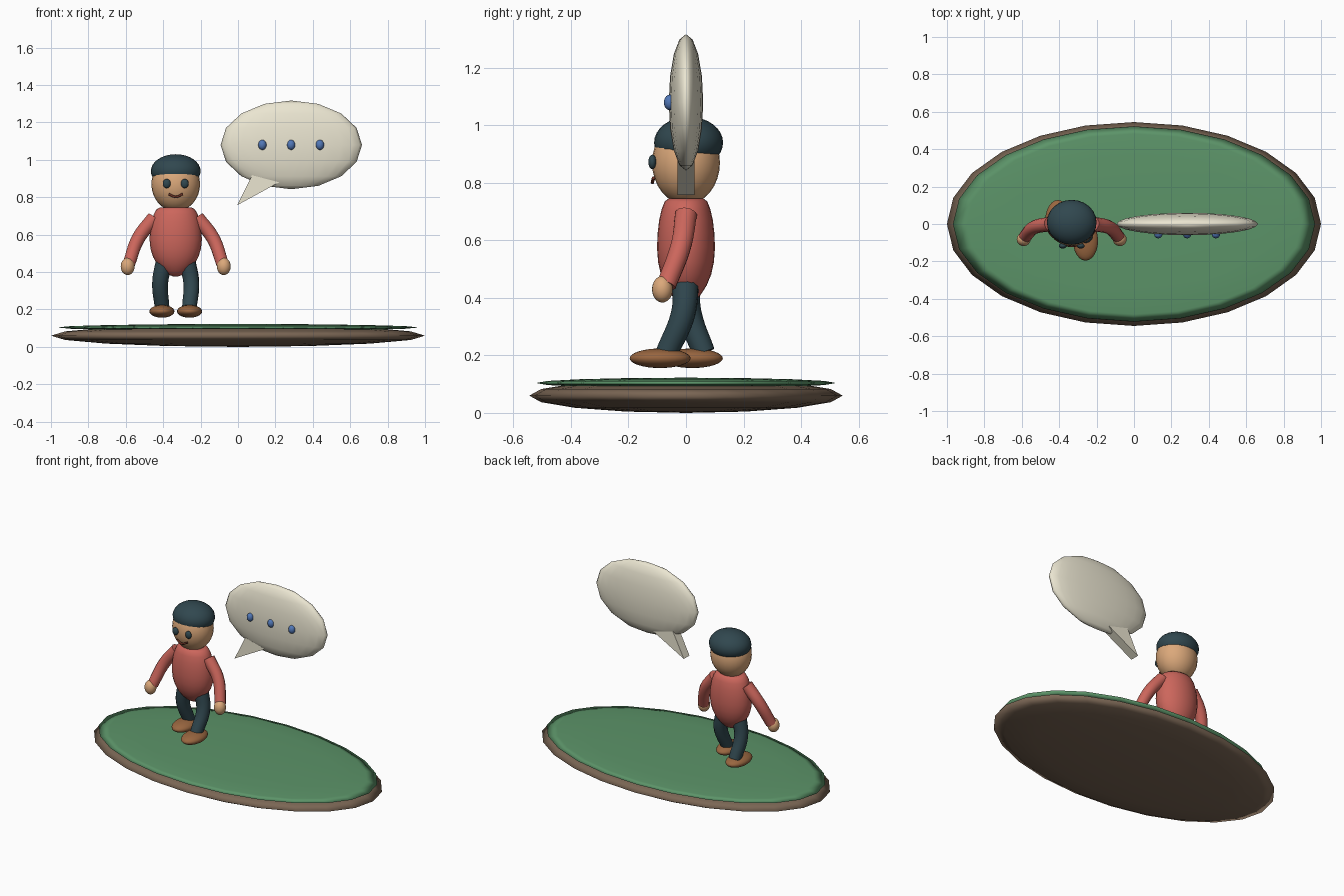
import bpy, bmesh, math

if "Cube" in bpy.data.objects:
    bpy.data.objects.remove(bpy.data.objects["Cube"])

CX = -0.333  # figure centre line


def material(name, rgb):
    # colours are given as seen on screen and converted to linear
    m = bpy.data.materials.new(name)
    m.diffuse_color = (*(((c + 0.055) / 1.055) ** 2.4 for c in rgb), 1)
    m.use_nodes = True
    m.node_tree.nodes["Principled BSDF"].inputs["Base Color"].default_value = m.diffuse_color
    return m


GRASS = material("grass", (0.36, 0.58, 0.41))
SOIL = material("soil", (0.48, 0.40, 0.33))
SKIN = material("skin", (0.86, 0.66, 0.48))
SHIRT = material("shirt", (0.80, 0.40, 0.36))
DARK = material("dark_cloth", (0.19, 0.28, 0.31))
LEATHER = material("leather", (0.60, 0.40, 0.25))
MOUTH = material("mouth_brown", (0.43, 0.20, 0.15))
CREAM = material("cream", (0.92, 0.90, 0.82))
BLUE = material("blue", (0.32, 0.47, 0.72))


def finish(ob, name, mat, angle=40):
    ob.name = name
    ob.data.materials.clear()
    ob.data.materials.append(mat)
    bpy.ops.object.select_all(action='DESELECT')
    ob.select_set(True)
    bpy.context.view_layer.objects.active = ob
    bpy.ops.object.shade_smooth_by_angle(angle=math.radians(angle))
    return ob


def ellipsoid(name, loc, radii, mat, seg=24, rings=16):
    bpy.ops.mesh.primitive_uv_sphere_add(segments=seg, ring_count=rings, radius=1, location=loc)
    ob = bpy.context.object
    ob.scale = radii
    bpy.ops.object.transform_apply(location=False, rotation=False, scale=True)
    return finish(ob, name, mat, 180)


def from_bmesh(name, bm, mat):
    bmesh.ops.recalc_face_normals(bm, faces=bm.faces)
    me = bpy.data.meshes.new(name)
    bm.to_mesh(me)
    bm.free()
    ob = bpy.data.objects.new(name, me)
    bpy.context.collection.objects.link(ob)
    return finish(ob, name, mat)


def tube(name, pts, radius, mat, taper=1.0):
    cu = bpy.data.curves.new(name, 'CURVE')
    cu.dimensions = '3D'
    cu.bevel_depth = radius
    cu.bevel_resolution = 4
    cu.use_fill_caps = True
    cu.resolution_u = 8
    sp = cu.splines.new('BEZIER')
    sp.bezier_points.add(len(pts) - 1)
    for i, (bp, p) in enumerate(zip(sp.bezier_points, pts)):
        bp.co = p
        bp.handle_left_type = bp.handle_right_type = 'AUTO'
        bp.radius = 1 + (taper - 1) * i / (len(pts) - 1)
    ob = bpy.data.objects.new(name, cu)
    bpy.context.collection.objects.link(ob)
    bpy.ops.object.select_all(action='DESELECT')
    ob.select_set(True)
    bpy.context.view_layer.objects.active = ob
    bpy.ops.object.convert(target='MESH')
    return finish(bpy.context.object, name, mat)


def lathe(name, profile, loc, ysq, mat, n=24):
    bm = bmesh.new()
    rings = [[bm.verts.new((loc[0] + r * math.cos(a), loc[1] + ysq * r * math.sin(a), z))
              for a in (2 * math.pi * k / n for k in range(n))] for r, z in profile]
    for a, b in zip(rings, rings[1:]):
        for k in range(n):
            bm.faces.new((a[k], a[(k + 1) % n], b[(k + 1) % n], b[k]))
    bm.faces.new(rings[0])
    bm.faces.new(rings[-1])
    return from_bmesh(name, bm, mat)


# Ground: two flattened discs
ellipsoid("ground_base", (0, 0, 0.06), (1.0, 0.545, 0.06), SOIL, 24, 8)
ellipsoid("grass_top", (0, 0, 0.104), (0.968, 0.522, 0.0185), GRASS, 24, 8)

# Torso
lathe("torso", [(0.012, 0.376), (0.04, 0.387), (0.07, 0.41), (0.10, 0.443), (0.122, 0.482),
                (0.135, 0.525), (0.14, 0.575), (0.137, 0.625), (0.13, 0.67), (0.117, 0.71),
                (0.103, 0.735), (0.085, 0.745)], (CX, 0), 0.72, SHIRT)

# Head, cap and face
ellipsoid("head", (CX, 0, 0.87), (0.13, 0.118, 0.145), SKIN)
ellipsoid("cap", (CX, 0.009, 0.94), (0.133, 0.12, 0.09), DARK)
for side, s in (("left", -1), ("right", 1)):
    ellipsoid(side + "_eye", (CX + s * 0.048, -0.117, 0.873), (0.021, 0.014, 0.025), DARK, 16, 10)
tube("mouth", [(CX - 0.037, -0.113, 0.817), (CX, -0.117, 0.802), (CX + 0.037, -0.113, 0.817)],
     0.006, MOUTH)

# Limbs: arms mirrored, legs in a stride (right foot forward)
for side, s, knee_y, foot_y, shoe_y in (("left", -1, 0.012, 0.062, 0.022),
                                        ("right", 1, -0.010, -0.066, -0.09)):
    tube(side + "_arm", [(CX + s * 0.115, 0, 0.69), (CX + s * 0.20, -0.018, 0.58),
                         (CX + s * 0.25, -0.068, 0.445)], 0.039, SHIRT, 0.88)
    ellipsoid(side + "_hand", (CX + s * 0.257, -0.082, 0.43), (0.037, 0.036, 0.046), SKIN)
    tube(side + "_leg", [(CX + s * 0.06, 0, 0.46), (CX + s * 0.083, knee_y, 0.345),
                         (CX + s * 0.073, foot_y, 0.21)], 0.046, DARK, 0.85)
    ellipsoid(side + "_shoe", (CX + s * 0.074, shoe_y, 0.19), (0.067, 0.106, 0.034), LEATHER)

# Speech bubble with tail and dots
ellipsoid("bubble", (0.285, 0, 1.08), (0.378, 0.06, 0.237), CREAM, 24, 8)
bm = bmesh.new()
tri = [(-0.005, 0.757), (0.22, 0.88), (0.075, 0.918)]
front, back = [[bm.verts.new((x, y, z)) for x, z in tri] for y in (-0.03, 0.03)]
bm.faces.new(front)
bm.faces.new(back)
for i in range(3):
    j = (i + 1) % 3
    bm.faces.new((front[i], front[j], back[j], back[i]))
from_bmesh("bubble_tail", bm, CREAM)
for i, x in enumerate((0.13, 0.284, 0.438)):
    ellipsoid(f"dot_{i + 1}", (x, -0.056, 1.08), (0.022, 0.021, 0.027), BLUE, 16, 10)
